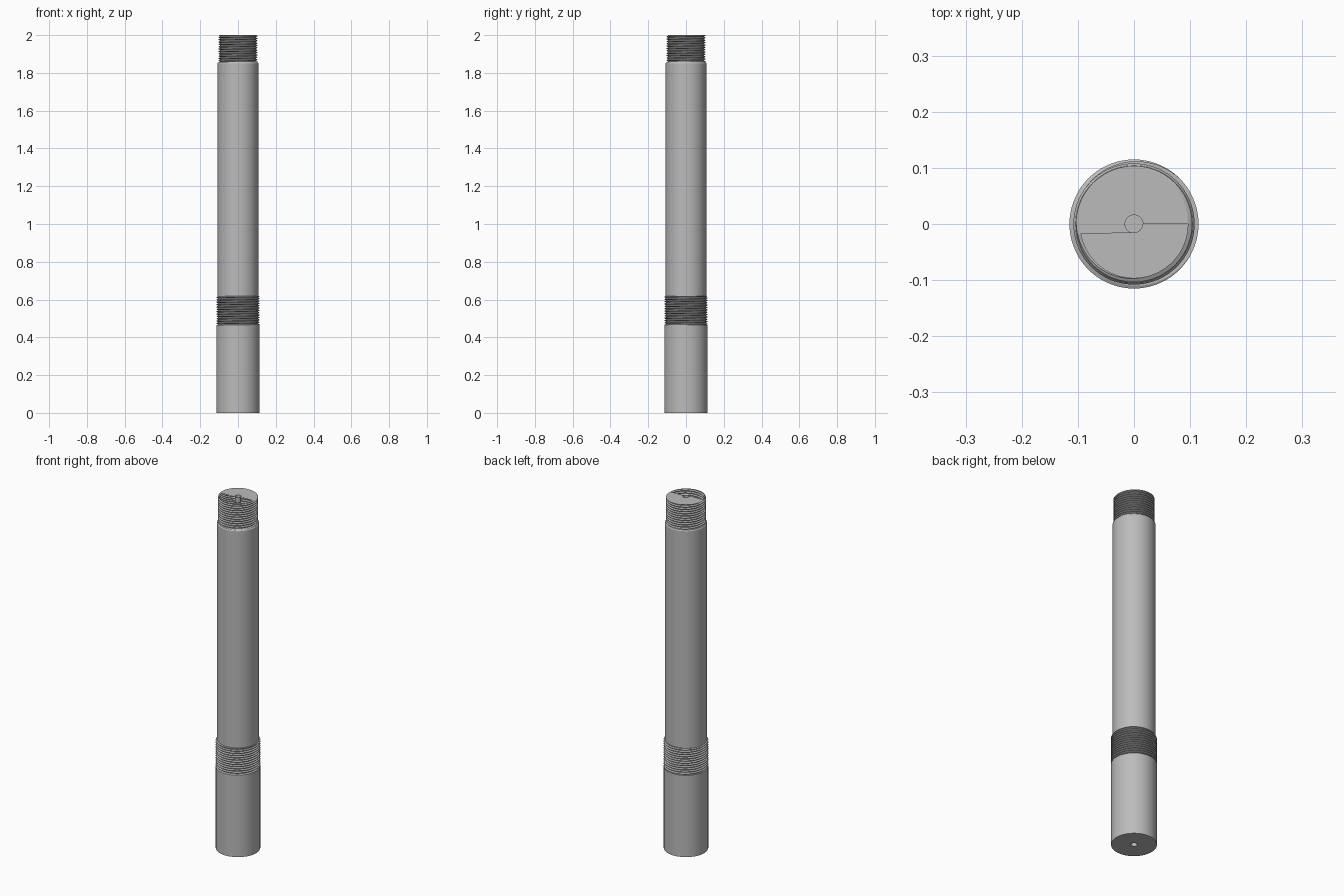
import bpy, bmesh, math

if "Cube" in bpy.data.objects:
    bpy.data.objects.remove(bpy.data.objects["Cube"], do_unlink=True)

SEGS = 72
PITCH = 0.0125
BORE_R, BORE_DEPTH = 0.016, 0.03

steel = bpy.data.materials.new("plain_steel")
steel.use_nodes = True
GREY = (0.5, 0.5, 0.5, 1)
steel.diffuse_color = GREY
steel.node_tree.nodes["Principled BSDF"].inputs["Base Color"].default_value = GREY


def finish(bm, name):
    """Turn a bmesh into a named, smooth-shaded steel object."""
    bmesh.ops.recalc_face_normals(bm, faces=bm.faces)
    mesh = bpy.data.meshes.new(name)
    bm.to_mesh(mesh)
    bm.free()
    mesh.materials.append(steel)
    obj = bpy.data.objects.new(name, mesh)
    bpy.context.collection.objects.link(obj)
    bpy.ops.object.select_all(action='DESELECT')
    obj.select_set(True)
    bpy.context.view_layer.objects.active = obj
    bpy.ops.object.shade_smooth_by_angle(angle=math.radians(25))
    return obj


def lathe(name, profile):
    """Spin a (radius, height) profile round the shaft axis."""
    bm = bmesh.new()
    verts = [bm.verts.new((r, 0, z)) for r, z in profile]
    edges = [bm.edges.new(pair) for pair in zip(verts, verts[1:])]
    bmesh.ops.spin(bm, geom=verts + edges, cent=(0, 0, 0), axis=(0, 0, 1),
                   angle=math.tau, steps=SEGS, use_merge=True)
    bmesh.ops.remove_doubles(bm, verts=bm.verts, dist=1e-5)
    return finish(bm, name)


def thread(name, z0, z1, root, crest, bore=False):
    """Helical thread, trimmed flat at both ends and capped."""
    bm = bmesh.new()
    tooth = [(0.0, root), (0.2, root), (0.52, crest), (0.68, crest)]
    turns = math.ceil((z1 - z0) / PITCH) + 3
    rows = []
    for turn in range(turns):
        for phase, r in tooth:
            row = []
            for i in range(SEGS):
                a = math.tau * i / SEGS
                z = z0 + PITCH * (turn - 2 + phase + i / SEGS)
                row.append(bm.verts.new((r * math.cos(a), r * math.sin(a), z)))
            rows.append(row)
    step = len(tooth)
    for k in range(len(rows) - 1):
        for i in range(SEGS):
            # the last column joins the first column one turn higher
            n, j = (k, i + 1) if i + 1 < SEGS else (k + step, 0)
            if n + 1 < len(rows):
                bm.faces.new((rows[k][i], rows[n][j], rows[n + 1][j], rows[k + 1][i]))
    for z, up in ((z0, -1), (z1, 1)):
        bmesh.ops.bisect_plane(bm, geom=bm.verts[:] + bm.edges[:] + bm.faces[:],
                               plane_co=(0, 0, z), plane_no=(0, 0, up), clear_outer=True)
        rim = [e for e in bm.edges if e.is_boundary
               and all(abs(v.co.z - z) < 1e-5 for v in e.verts)]
        if bore and up == 1:
            # centre hole in the end face
            ring = [(BORE_R * math.cos(math.tau * i / 32),
                     BORE_R * math.sin(math.tau * i / 32)) for i in range(32)]
            top = [bm.verts.new((x, y, z)) for x, y in ring]
            low = [bm.verts.new((x, y, z - BORE_DEPTH)) for x, y in ring]
            for i in range(32):
                bm.faces.new((top[i - 1], top[i], low[i], low[i - 1]))
            bm.faces.new(low)
            rim += [bm.edges.get((top[i - 1], top[i])) for i in range(32)]
        bmesh.ops.triangle_fill(bm, edges=rim, use_beauty=True, normal=(0, 0, up))
    return finish(bm, name)


# Thick lower end with a centre hole underneath
lathe("lower_shank", [(0, BORE_DEPTH), (BORE_R, BORE_DEPTH), (BORE_R, 0),
                      (0.115, 0), (0.115, 0.465), (0, 0.465)])

# Long plain middle with a chamfered upper shoulder
lathe("upper_shank", [(0, 0.605), (0.108, 0.605), (0.108, 1.851),
                      (0.104, 1.857), (0, 1.857)])

# Threaded sections
thread("lower_thread", 0.46, 0.618, 0.107, 0.115)
thread("top_thread", 1.85, 2.0, 0.096, 0.1035, bore=True)
